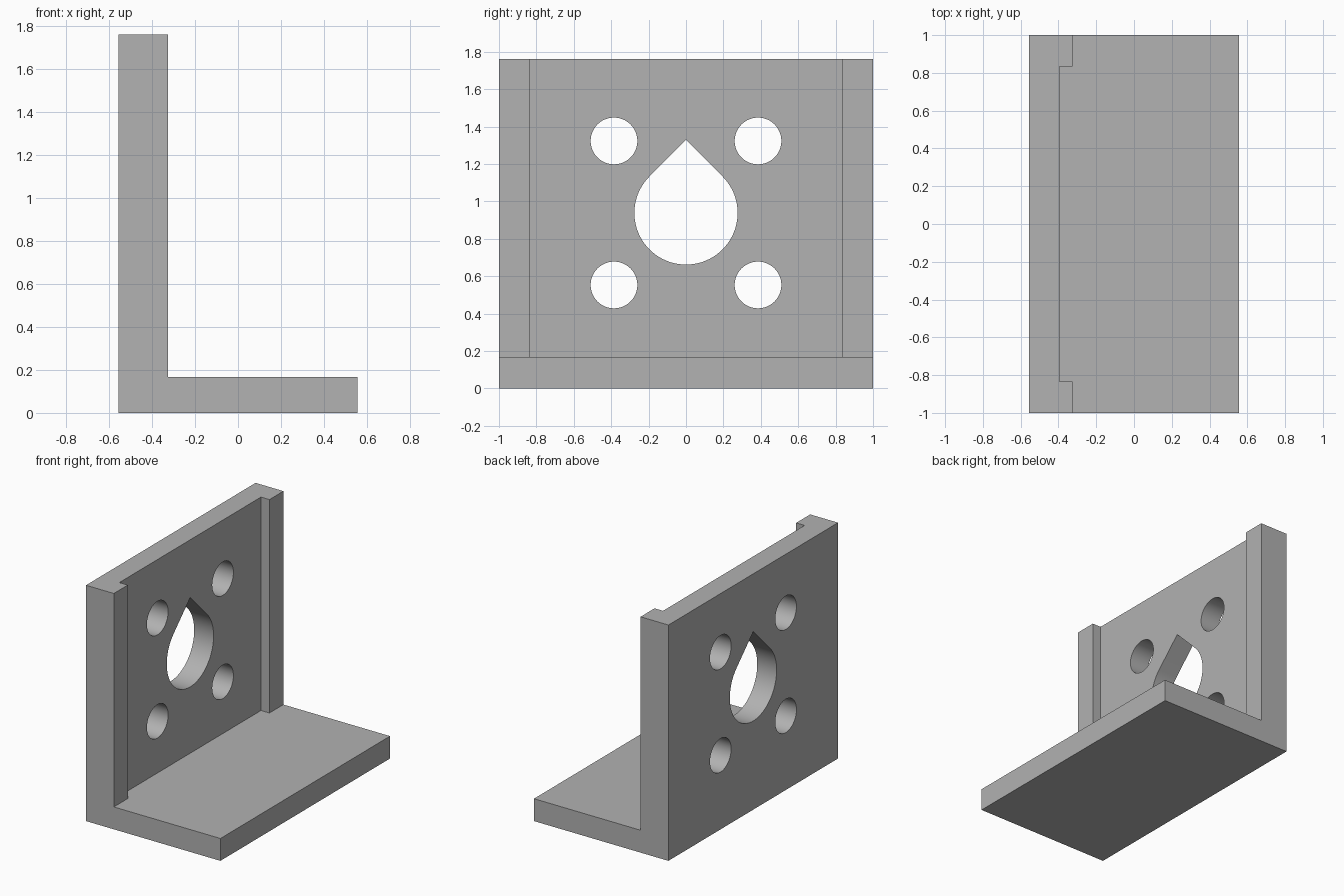
import bpy
import math

old = bpy.data.objects.get("Cube")
if old:
    bpy.data.objects.remove(old, do_unlink=True)

# Main sizes
HALF_X, HALF_Y, HEIGHT = 0.555, 1.0, 1.76
BASE_TOP = 0.167
PLATE_FACE, RIB_FACE, RIB_INNER = -0.395, -0.325, 0.835

grey = bpy.data.materials.new("plain_grey")
grey.use_nodes = True
colour = (0.445, 0.445, 0.445, 1)
grey.diffuse_color = colour
grey.node_tree.nodes["Principled BSDF"].inputs["Base Color"].default_value = colour


def prism(name, outline, axis, low, high):
    """Extrude a closed outline along x or y."""
    def place(p, d):
        return (d, p[0], p[1]) if axis == "x" else (p[0], d, p[1])
    n = len(outline)
    verts = [place(p, d) for d in (low, high) for p in outline]
    faces = [list(range(n))[::-1], list(range(n, 2 * n))]
    faces += [(i, (i + 1) % n, n + (i + 1) % n, n + i) for i in range(n)]
    if axis == "y":
        faces = [list(f)[::-1] for f in faces]
    mesh = bpy.data.meshes.new(name)
    mesh.from_pydata(verts, [], faces)
    mesh.materials.append(grey)
    obj = bpy.data.objects.new(name, mesh)
    bpy.context.collection.objects.link(obj)
    return obj


def arc(cy, cz, radius, start, end, steps):
    angles = [math.radians(start + (end - start) * i / steps) for i in range(steps + 1)]
    return [(cy + radius * math.cos(a), cz + radius * math.sin(a)) for a in angles]


# L-shaped bracket body
bracket = prism("motor_bracket", [
    (-HALF_X, 0), (HALF_X, 0), (HALF_X, BASE_TOP),
    (RIB_FACE, BASE_TOP), (RIB_FACE, HEIGHT), (-HALF_X, HEIGHT)],
    "y", -HALF_Y, HALF_Y)

# Shallow recess that leaves a rib on each side of the upright plate
cutters = [prism("recess_cutter", [
    (-RIB_INNER, BASE_TOP), (RIB_INNER, BASE_TOP),
    (RIB_INNER, HEIGHT + 0.2), (-RIB_INNER, HEIGHT + 0.2)],
    "x", PLATE_FACE, 0)]

# Teardrop opening: round below, pointed above
RADIUS, CENTRE = 0.276, 0.938
teardrop = arc(0, CENTRE, RADIUS, 135, 405, 60) + [(0, CENTRE + RADIUS * math.sqrt(2))]
cutters.append(prism("teardrop_cutter", teardrop, "x", -1, 0))

# Four screw holes
for y in (-0.385, 0.385):
    for z in (0.553, 1.323):
        circle = arc(y, z, 0.125, 0, 360, 48)[:-1]
        cutters.append(prism("screw_hole_cutter", circle, "x", -1, 0))

bpy.context.view_layer.objects.active = bracket
for cutter in cutters:
    cutter.hide_render = True
    mod = bracket.modifiers.new(cutter.name, "BOOLEAN")
    mod.operation = "DIFFERENCE"
    mod.solver = "EXACT"
    mod.object = cutter
    bpy.ops.object.modifier_apply(modifier=mod.name)
    bpy.data.objects.remove(cutter, do_unlink=True)

# Smooth hole walls, crisp edges elsewhere
bpy.ops.object.select_all(action="DESELECT")
bracket.select_set(True)
bpy.ops.object.shade_smooth_by_angle(angle=math.radians(30))
